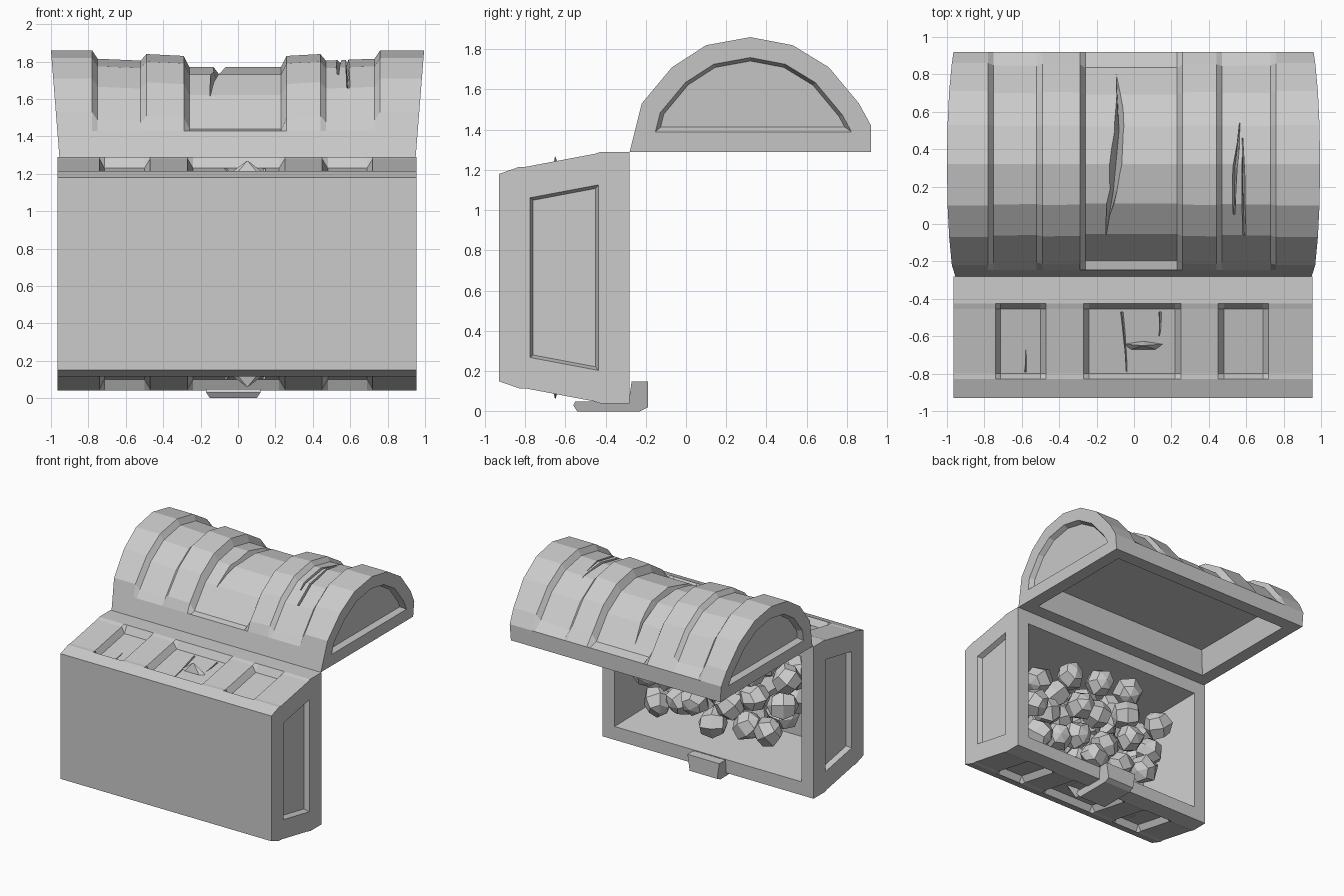
import bpy, bmesh, random
from mathutils import Vector, Euler

if "Cube" in bpy.data.objects:
    bpy.data.objects.remove(bpy.data.objects["Cube"])

random.seed(4)


def finish(name, bm):
    bmesh.ops.recalc_face_normals(bm, faces=bm.faces[:])
    me = bpy.data.meshes.new(name)
    bm.to_mesh(me)
    bm.free()
    ob = bpy.data.objects.new(name, me)
    bpy.context.collection.objects.link(ob)
    return ob


def sink(bm, face, border, slope, depth):
    """Frame a face with a flat border, then push its middle inwards."""
    for t, d in ((border, 0), (slope, -depth)):
        bmesh.ops.inset_individual(bm, faces=[face], thickness=t, depth=d,
                                   use_even_offset=True)


def body(name, stations, profile, recessed, move, end_x, end_sink, open_sink):
    """Loft a y-z profile along x; listed points dip to form panels.
    The side joining the last and first point is the hollow opening."""
    bm = bmesh.new()
    rings = []
    for i, (x, s) in enumerate(stations):
        ring = []
        for j, (y, z) in enumerate(profile):
            px = x
            if i in (0, len(stations) - 1):
                px = x + (1 if x > 0 else -1) * end_x(z)
            if j in recessed:
                y, z = move(y, z, s)
            ring.append(bm.verts.new((px, y, z)))
        rings.append(ring)
    for a, b in zip(rings, rings[1:]):
        for j in range(len(profile) - 1):
            bm.faces.new((a[j], a[j + 1], b[j + 1], b[j]))
    ends = [bm.faces.new(rings[0]), bm.faces.new(rings[-1])]
    mouth = bm.faces.new([r[0] for r in rings] + [r[-1] for r in reversed(rings)])
    bmesh.ops.recalc_face_normals(bm, faces=bm.faces[:])
    for f in ends:
        sink(bm, f, *end_sink)
    sink(bm, mouth, *open_sink)
    return finish(name, bm)


def carve(target, cracks, depth, flips=(False,)):
    """Cut thin V-shaped cracks; each crack is a list of (x, y, z, width)."""
    bm = bmesh.new()
    for flip in flips:
        for path in cracks:
            rings = []
            for x, y, z, w in path:
                tri = [(x - w, y, z + .05), (x + w, y, z + .05), (x, y, z - depth)]
                rings.append([bm.verts.new((a, b, 1.33 - c if flip else c))
                              for a, b, c in tri])
            for a, b in zip(rings, rings[1:]):
                for k in range(3):
                    n = (k + 1) % 3
                    bm.faces.new((a[k], a[n], b[n], b[k]))
            bm.faces.new(rings[0])
            bm.faces.new(rings[-1])
    cutter = finish(target.name + "_crack_cutter", bm)
    cutter.hide_render = True
    mod = target.modifiers.new("cracks", 'BOOLEAN')
    mod.operation, mod.solver, mod.object = 'DIFFERENCE', 'EXACT', cutter
    dg = bpy.context.evaluated_depsgraph_get()
    dg.update()
    me = bpy.data.meshes.new_from_object(target.evaluated_get(dg))
    target.modifiers.clear()
    if len(me.polygons) >= len(target.data.polygons):
        target.data = me
    bpy.data.objects.remove(cutter)


# Domed lid, lying open with its hollow side down
dome = [(-.28, 1.29), (-.245, 1.43), (-.22, 1.53), (-.07, 1.71), (.10, 1.82),
        (.32, 1.86), (.53, 1.82), (.71, 1.71), (.86, 1.53), (.92, 1.42), (.92, 1.29)]
lid_stations = [(-.955, 0), (-.78, 0), (-.75, .045), (-.52, .055), (-.49, .02),
                (-.29, .03), (-.26, .09), (.23, .09), (.26, .03), (.44, .02),
                (.47, .055), (.73, .045), (.76, 0), (.95, 0)]
lid = body("lid", lid_stations, dome, range(2, 9),
           lambda y, z, s: (y + s * .5 * (.32 - y), z - s),
           lambda z: .045 * (z - 1.29) / .57,
           (.10, .02, .04), (.11, .05, .19))
carve(lid, [
    [(-.15, -.06, 1.64, .004), (-.11, .18, 1.74, .035), (-.08, .50, 1.735, .045),
     (-.095, .80, 1.54, .004)],
    [(.535, .05, 1.75, .012), (.54, .30, 1.805, .022), (.565, .54, 1.765, .003)],
    [(.59, -.06, 1.67, .02), (.585, .10, 1.765, .016), (.58, .46, 1.785, .003)],
], .055)

# Chest box, tipped so its opening faces the back
half = [(-.28, 1.29), (-.425, 1.29), (-.455, 1.28), (-.80, 1.215), (-.83, 1.215),
        (-.93, 1.18)]
box_profile = half + [(y, 1.33 - z) for y, z in reversed(half)]
box_stations = [(-.965, 0), (-.74, 0), (-.715, .05), (-.50, .05), (-.47, 0),
                (-.27, 0), (-.24, .05), (.22, .05), (.25, 0), (.45, 0),
                (.48, .05), (.69, .05), (.72, 0), (.955, 0)]
box = body("chest_box", box_stations, box_profile, (2, 3, 8, 9),
           lambda y, z, s: (y, z - s if z > .665 else z + s),
           lambda z: 0, (.155, .015, .04), (.11, .06, .55))
carve(box, [
    [(-.065, -.47, 1.226, .02), (-.05, -.62, 1.20, .016), (-.04, -.79, 1.168, .004)],
    [(.14, -.47, 1.226, .022), (.135, -.60, 1.203, .003)],
    [(-.58, -.79, 1.168, .016), (-.58, -.67, 1.19, .003)],
], .025, (False, True))

# Splinters standing on the middle panels
for name, side in (("top_splinter", 1), ("bottom_splinter", -1)):
    bm = bmesh.new()
    bmesh.ops.create_cone(bm, cap_ends=True, segments=5, radius1=1, radius2=.05, depth=1)
    for v in bm.verts:
        v.co = Vector((.05 + v.co.x * .11, -.65 + v.co.y * .025,
                       .665 + side * (.565 + v.co.z * .075)))
    finish(name, bm)

# Lock plate: side profile extruded in x, narrower underneath
bm = bmesh.new()
plate = [(-.56, .03), (-.54, .0), (-.23, .0), (-.19, .02), (-.19, .15), (-.27, .15),
         (-.285, .045), (-.55, .05)]
sides = []
for sgn in (-1, 1):
    sides.append([bm.verts.new((-.025 + sgn * (.125 if z < .025 else .145), y, z))
                  for y, z in plate])
    bm.faces.new(sides[-1])
for k in range(len(plate)):
    n = (k + 1) % len(plate)
    bm.faces.new((sides[0][k], sides[0][n], sides[1][n], sides[1][k]))
finish("lock_plate", bm)

# Heap of faceted nuggets inside the box (x, z)
heap = [(.60, .84), (.29, .97), (0, 1.02), (-.29, 1.04), (-.61, .87), (-.55, .62),
        (-.29, .84), (.50, .60), (.20, .74), (-.02, .77), (.58, .36), (.22, .47),
        (-.08, .50), (-.32, .64), (-.24, .38), (-.45, .40), (.42, .78), (.05, .34),
        (.66, .60), (.38, .42)]


def nugget(name, x, y, z, r):
    bm = bmesh.new()
    bmesh.ops.create_uvsphere(bm, u_segments=6, v_segments=4, radius=r)
    rot = Euler([random.uniform(0, 6.28) for _ in range(3)]).to_matrix()
    for v in bm.verts:
        v.co = rot @ (v.co * random.uniform(.92, 1.12)) + Vector((x, y, z))
    finish(name, bm)


for i, (x, z) in enumerate(heap):
    nugget(f"nugget_front_{i}", x, random.uniform(-.48, -.41), z, .115)
    nugget(f"nugget_rear_{i}", x * .93 + random.uniform(-.05, .05),
           random.uniform(-.69, -.63), z * .85 + .1, .125)
